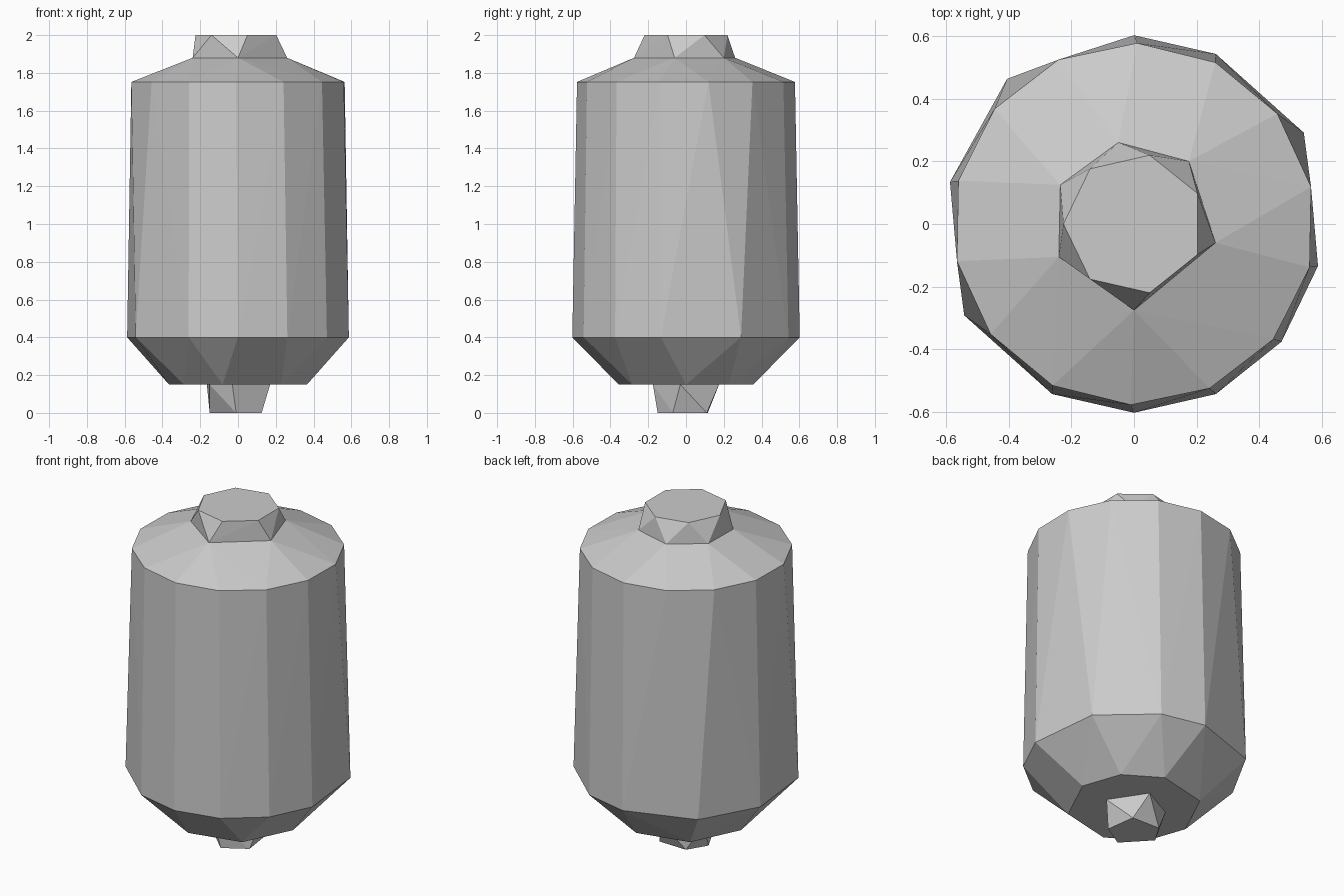
import bpy, bmesh
from math import cos, sin, radians, pi

if "Cube" in bpy.data.objects:
    bpy.data.objects.remove(bpy.data.objects["Cube"], do_unlink=True)

grey = bpy.data.materials.new("plain grey")
grey.use_nodes = True
colour = (0.6, 0.6, 0.6, 1)
grey.diffuse_color = colour
grey.node_tree.nodes["Principled BSDF"].inputs["Base Color"].default_value = colour

STEP = 360 / 14


def ring(z, radius, steps, offset=90):
    """Points on a fourteen-part circle, at the given step numbers."""
    angles = [radians(offset + STEP * s) for s in steps]
    return [(radius * cos(a), radius * sin(a), z) for a in angles]


def level(z, *points):
    return [(x, y, z) for x, y in points]


def faceted_solid(name, points, open_at=()):
    """Wrap the rings in flat facets, leaving hidden ends open."""
    bm = bmesh.new()
    for p in points:
        bm.verts.new(p)
    bmesh.ops.convex_hull(bm, input=bm.verts)
    bmesh.ops.dissolve_limit(bm, angle_limit=radians(0.5), verts=bm.verts, edges=bm.edges)
    bmesh.ops.recalc_face_normals(bm, faces=bm.faces)
    hidden = [f for f in bm.faces
              if any(all(abs(v.co.z - z) < 0.001 for v in f.verts) for z in open_at)]
    bmesh.ops.delete(bm, geom=hidden, context="FACES")
    mesh = bpy.data.meshes.new(name)
    bm.to_mesh(mesh)
    bm.free()
    mesh.materials.append(grey)
    obj = bpy.data.objects.new(name, mesh)
    bpy.context.collection.objects.link(obj)
    return obj


# Shared rim where the neck meets the shoulder
neck_rim = level(1.88, (-0.05, 0.26), (0.175, 0.2), (0.26, -0.06),
                 (0, -0.275), (-0.24, -0.105), (-0.235, 0.125))

# Main body: chamfered base, long tapering wall and sloping shoulder
base = ring(0.15, 0.365, [-0.5, 1.5, 3.5, 5, 6.5, 8.5, 10.5, 12])
belly = ring(0.4, 0.602, [0, 4, 5, 6, 7, 8, 9, 13, 3]) 
belly = (ring(0.4, 0.602, [-1, 0, 3, 6, 7, 8, 9, 10])
         + ring(0.4, 0.615, [1.6, 4.6, 11.6]))
shoulder = ring(1.752, 0.577, range(14), offset=89)
faceted_solid("body", base + belly + shoulder + neck_rim, open_at=[1.88])

# Neck: seven-sided flat top above the six-sided rim
neck_top = ring(2.0, 0.225, range(0, 14, 2), offset=180)
faceted_solid("neck", neck_rim + neck_top, open_at=[1.88])

# Small tapering stub below the body
stub_rim = level(0.15, (0.17, -0.03), (0.035, 0.175), (-0.165, 0.07),
                 (-0.15, -0.1), (-0.03, -0.175))
stub_foot = level(0, (-0.01, -0.15), (0.125, -0.07), (0.1, 0.11),
                  (-0.08, 0.115), (-0.15, 0))
faceted_solid("stub", stub_rim + stub_foot, open_at=[0.15])
